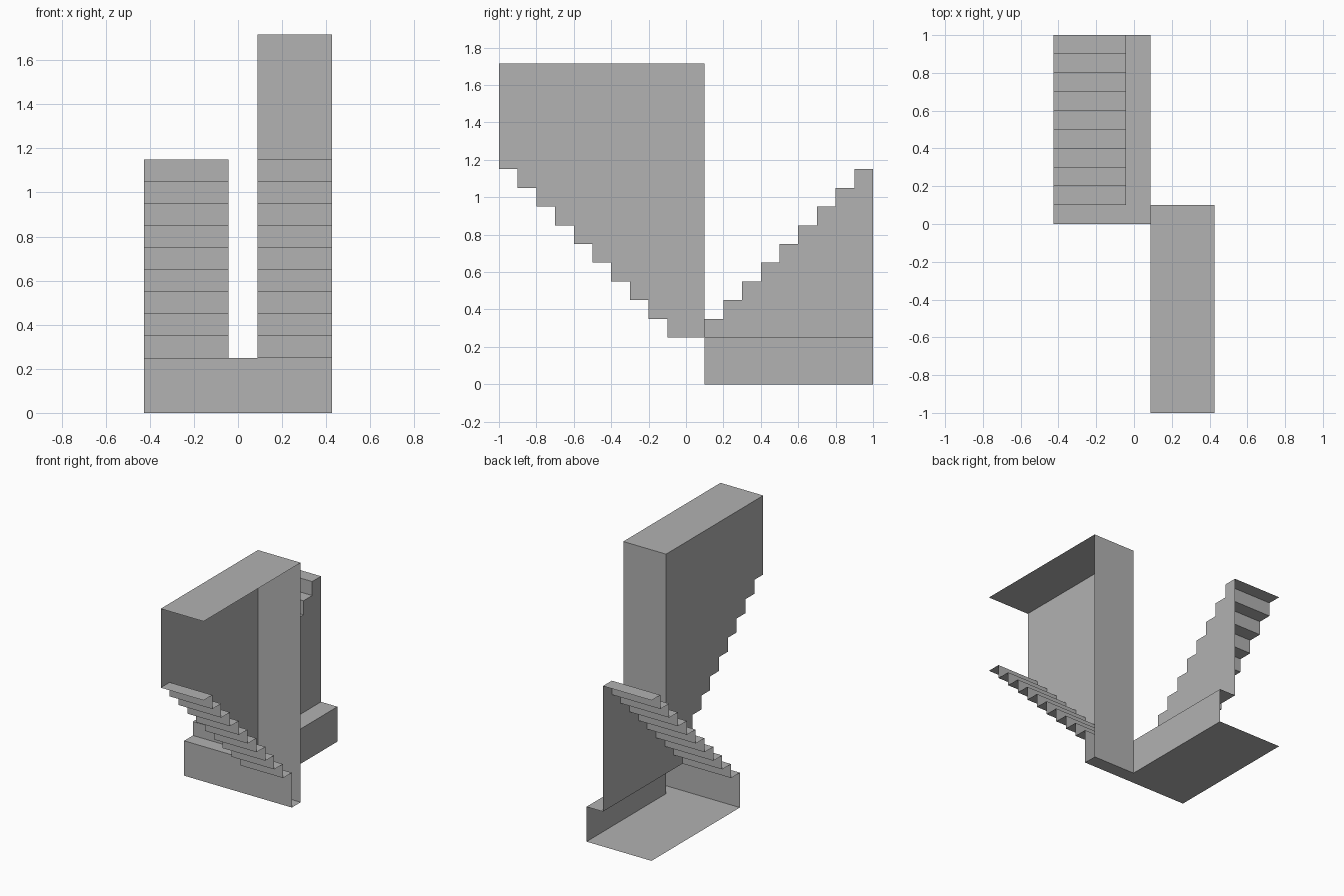
import bpy
import bmesh

cube = bpy.data.objects.get("Cube")
if cube:
    bpy.data.objects.remove(cube, do_unlink=True)

# Main dimensions
LEFT, RIGHT = 0.427, -0.427
INNER, STAIR_SIDE = 0.088, -0.042
STEP, STEPS = 0.1, 9
BASE, TOP = 0.25, 1.716

grey = bpy.data.materials.new("plain_grey")
grey.use_nodes = True
colour = (0.445, 0.445, 0.445, 1)
grey.diffuse_color = colour
grey.node_tree.nodes["Principled BSDF"].inputs["Base Color"].default_value = colour


def build(name, polygons):
    """Make one flat-shaded object from a list of polygons."""
    bm = bmesh.new()
    for points in polygons:
        bm.faces.new([bm.verts.new(p) for p in points])
    bmesh.ops.remove_doubles(bm, verts=bm.verts, dist=0.0001)
    mesh = bpy.data.meshes.new(name)
    bm.to_mesh(mesh)
    bm.free()
    mesh.materials.append(grey)
    obj = bpy.data.objects.new(name, mesh)
    bpy.context.collection.objects.link(obj)
    return obj


def sweep(profile, x0, x1):
    """Sweep an open (y, z) profile across x as a strip of quads."""
    return [[(x0, *a), (x1, *a), (x1, *b), (x0, *b)]
            for a, b in zip(profile, profile[1:])]


def wall(x, outline):
    """Upright wall at x from a (y, z) outline."""
    return [[(x, y, z) for y, z in outline]]


def steps(direction):
    """Stepped (y, z) profile rising from one step out, along +y or -y."""
    points = []
    for i in range(1, STEPS + 1):
        y, z = direction * STEP * i, BASE + STEP * i
        points += [(y, z - STEP), (y, z)]
    return points + [(direction, BASE + STEP * STEPS)]


# Rear flight: treads, risers and its inner side wall
rear = steps(1)
build("rear_flight_steps", sweep([(0, BASE)] + rear, RIGHT, STAIR_SIDE))
build("rear_flight_side", wall(STAIR_SIDE, rear + [(1, BASE)]))

# Walkway beside the rear flight
build("walkway", sweep([(0, BASE), (1, BASE)], STAIR_SIDE, INNER))

# Base: floor, front wall and the low wall under the walkway
build("base_floor", sweep([(0, 0), (1, 0)], INNER, RIGHT)
      + sweep([(0, 0), (STEP, 0)], LEFT, INNER))
build("base_front", sweep([(0, 0), (0, BASE)], RIGHT, LEFT))
build("base_side", wall(INNER, [(STEP, 0), (1, 0), (1, BASE), (STEP, BASE)]))

# Front flight: steps, stepped side wall, back wall and roof
front = steps(-1)
build("front_flight_steps", sweep([(0, BASE)] + front, LEFT, INNER))
build("front_flight_side",
      wall(INNER, [(STEP, BASE)] + front + [(-1, TOP), (STEP, TOP)]))
build("back_wall", sweep([(STEP, 0), (STEP, TOP)], LEFT, INNER))
build("roof", sweep([(-1, TOP), (STEP, TOP)], INNER, LEFT))
